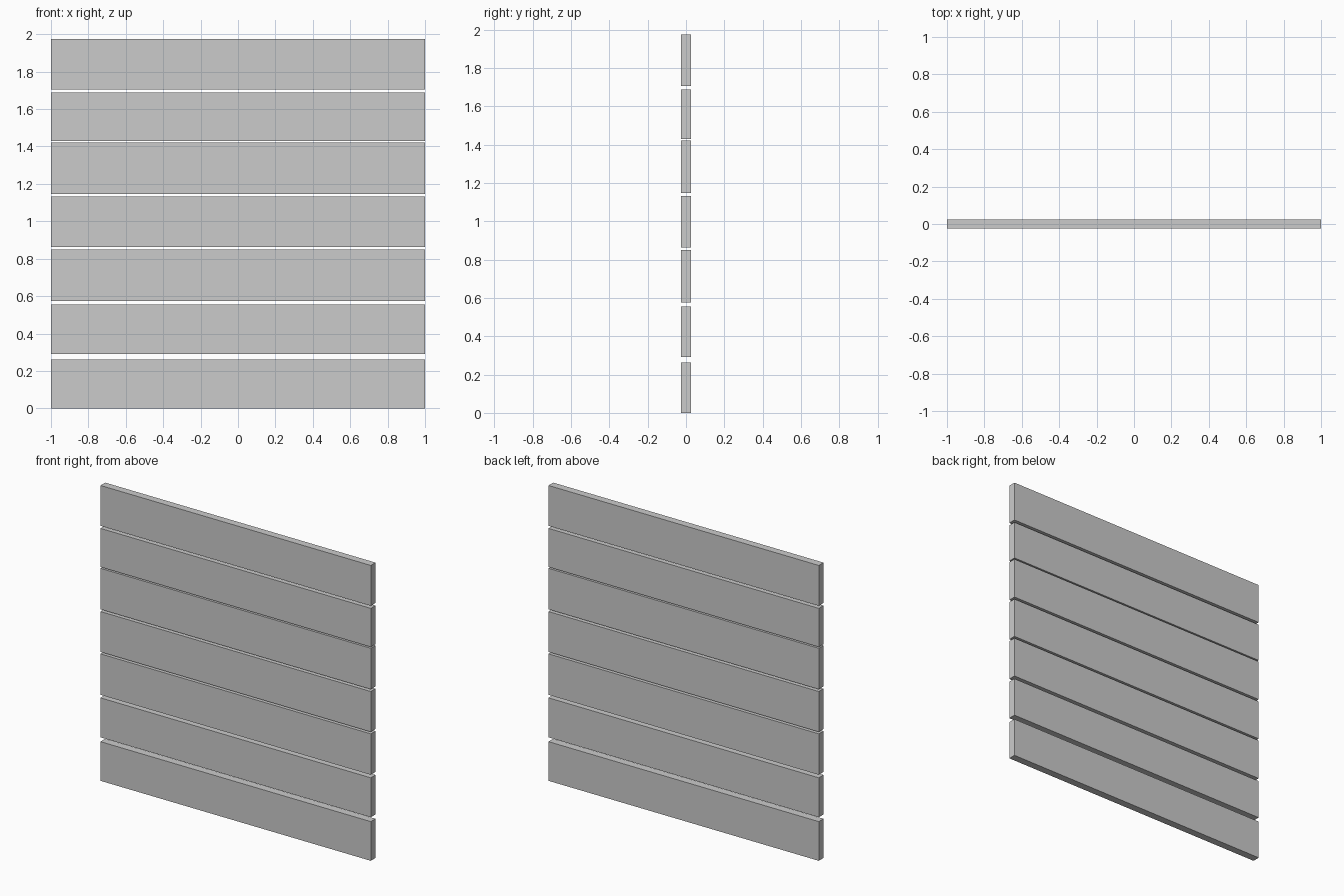
import bpy

if "Cube" in bpy.data.objects:
    bpy.data.objects.remove(bpy.data.objects["Cube"])

LENGTH, THICKNESS = 2.0, 0.05

# Bottom and top height of each plank, lowest first (slightly uneven gaps)
SPANS = [(0.0, 0.262), (0.291, 0.555), (0.575, 0.849), (0.862, 1.132),
         (1.147, 1.421), (1.430, 1.688), (1.705, 1.975)]


def add_plank(name, bottom, top):
    bpy.ops.mesh.primitive_cube_add(size=1, location=(0, 0, (bottom + top) / 2))
    plank = bpy.context.object
    plank.name = name
    plank.scale = (LENGTH, THICKNESS, top - bottom)
    bpy.ops.object.transform_apply(location=False, rotation=False, scale=True)


# Horizontal fence planks
for i, (bottom, top) in enumerate(SPANS, 1):
    add_plank(f"plank_{i}", bottom, top)
